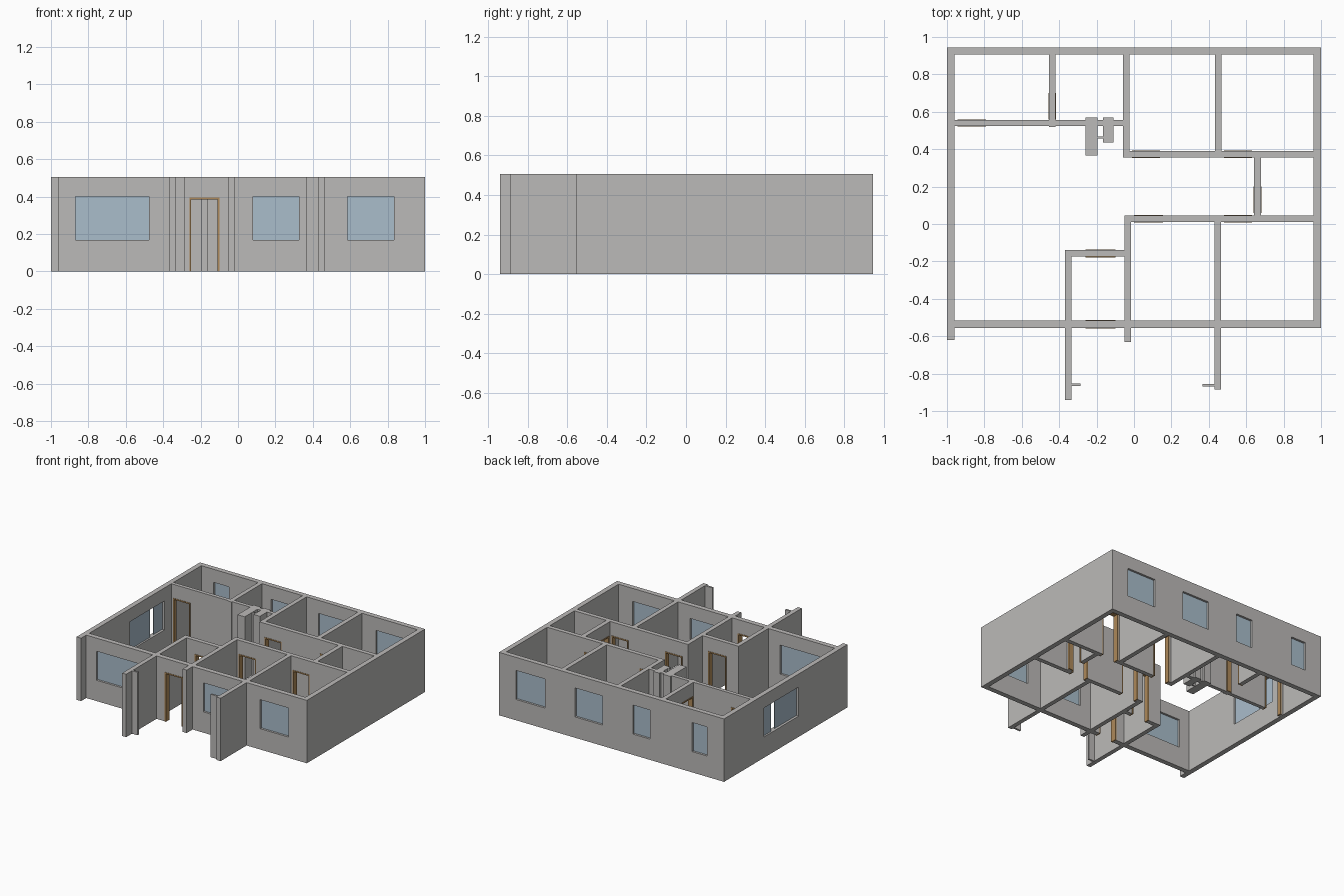
import bpy
import bmesh

if "Cube" in bpy.data.objects:
    bpy.data.objects.remove(bpy.data.objects["Cube"], do_unlink=True)

HEIGHT = 0.505
DOOR_TOP = 0.395
SILL, HEAD = 0.167, 0.4


def material(name, color):
    mat = bpy.data.materials.new(name)
    mat.use_nodes = True
    mat.diffuse_color = (*color, 1)
    mat.node_tree.nodes["Principled BSDF"].inputs["Base Color"].default_value = (*color, 1)
    return mat


PLASTER = material("warm grey plaster", (0.5, 0.49, 0.48))
GLASS = material("blue grey glass", (0.4, 0.51, 0.6))
WOOD = material("brown door wood", (0.42, 0.25, 0.1))


def panel(name, mat, axis, along, across, z0, z1, holes=()):
    """Upright slab along one axis, with rectangular holes (start, end, low, high)."""
    us = sorted({*along, *(u for h in holes for u in h[:2])})
    zs = sorted({z0, z1, *(z for h in holes for z in h[2:])})
    bm = bmesh.new()

    def point(u, z):
        return (u, across[0], z) if axis == "x" else (across[0], u, z)

    grid = {(u, z): bm.verts.new(point(u, z)) for u in us for z in zs}
    for ua, ub in zip(us, us[1:]):
        for za, zb in zip(zs, zs[1:]):
            um, zm = (ua + ub) / 2, (za + zb) / 2
            if not any(h[0] < um < h[1] and h[2] < zm < h[3] for h in holes):
                bm.faces.new([grid[k] for k in ((ua, za), (ub, za), (ub, zb), (ua, zb))])
    bmesh.ops.delete(bm, geom=[v for v in bm.verts if not v.link_faces], context="VERTS")
    # Thicken the elevation into a closed slab
    made = bmesh.ops.extrude_face_region(bm, geom=bm.faces[:], use_keep_orig=True)
    depth = across[1] - across[0]
    shift = (0, depth, 0) if axis == "x" else (depth, 0, 0)
    bmesh.ops.translate(bm, vec=shift, verts=[g for g in made["geom"] if isinstance(g, bmesh.types.BMVert)])
    bmesh.ops.recalc_face_normals(bm, faces=bm.faces[:])
    mesh = bpy.data.meshes.new(name)
    bm.to_mesh(mesh)
    bm.free()
    mesh.materials.append(mat)
    obj = bpy.data.objects.new(name, mesh)
    bpy.context.collection.objects.link(obj)
    return obj


def wall(name, axis, along, across, windows=(), doors=()):
    """Wall with window openings, glass panes, door openings and door frames."""
    holes = [(a, b, SILL, HEAD) for a, b in windows]
    holes += [(a, b, 0, DOOR_TOP) for a, b in doors]
    panel(name, PLASTER, axis, along, across, 0, HEIGHT, holes)
    mid = sum(across) / 2
    if name != "left_side_wall":
        for i, span in enumerate(windows):
            panel(f"{name}_glass_{i + 1}", GLASS, axis, span, (mid - 0.003, mid + 0.003), SILL, HEAD)
    for i, (a, b) in enumerate(doors):
        panel(f"{name}_door_frame_{i + 1}", WOOD, axis, (a, b), (across[0] - 0.003, across[1] + 0.003),
              0, DOOR_TOP, [(a + 0.01, b - 0.01, 0, DOOR_TOP - 0.01)])


# Outer walls
wall("front_wall", "x", (-0.96, 0.96), (-0.555, -0.515),
     windows=[(-0.87, -0.475), (0.08, 0.325), (0.585, 0.835)], doors=[(-0.26, -0.1)])
wall("back_wall", "x", (-1, 1), (0.905, 0.945),
     windows=[(-0.85, -0.715), (-0.34, -0.19), (0.08, 0.325), (0.59, 0.85)])
wall("left_side_wall", "y", (-0.62, 0.905), (-1, -0.96), windows=[(0, 0.44)])
wall("right_side_wall", "y", (-0.555, 0.905), (0.96, 1))

# Sliding panes left partly open in the side window
for name, span, x in (("sliding_pane", (0, 0.275), -0.977), ("fixed_pane", (0.33, 0.44), -0.983)):
    panel(name, GLASS, "y", span, (x - 0.003, x + 0.003), SILL, HEAD)

# Inner walls running sideways
wall("rear_bedroom_wall", "x", (-0.96, -0.06), (0.525, 0.555), doors=[(-0.945, -0.79)])
wall("rear_hall_wall", "x", (-0.06, 0.96), (0.355, 0.39), doors=[(-0.01, 0.14), (0.48, 0.63)])
wall("front_hall_wall", "x", (-0.05, 0.96), (0.01, 0.045), doors=[(0, 0.155), (0.48, 0.63)])
wall("entry_inner_wall", "x", (-0.335, -0.05), (-0.175, -0.14), doors=[(-0.26, -0.1)])

# Inner walls running front to back
wall("ensuite_wall", "y", (0.518, 0.905), (-0.455, -0.42), doors=[(0.56, 0.7)])
wall("rear_middle_wall", "y", (0.39, 0.905), (-0.06, -0.025))
wall("rear_right_wall", "y", (0.355, 0.905), (0.432, 0.468))
wall("closet_wall", "y", (0.045, 0.355), (0.642, 0.678), doors=[(0.06, 0.2)])
wall("entry_right_wall", "y", (-0.63, 0.01), (-0.05, -0.015))
wall("entry_left_wall", "y", (-0.94, -0.14), (-0.37, -0.335))
wall("front_right_wall", "y", (-0.885, 0.045), (0.43, 0.465))

# Porch returns
wall("porch_left_return", "x", (-0.335, -0.285), (-0.867, -0.852))
wall("porch_right_return", "x", (0.365, 0.43), (-0.87, -0.855))

# Pillars and the thin panel joining them
wall("large_pillar", "y", (0.365, 0.57), (-0.26, -0.195))
wall("small_pillar", "y", (0.435, 0.57), (-0.165, -0.11))
wall("pillar_panel", "x", (-0.195, -0.165), (0.458, 0.468))
